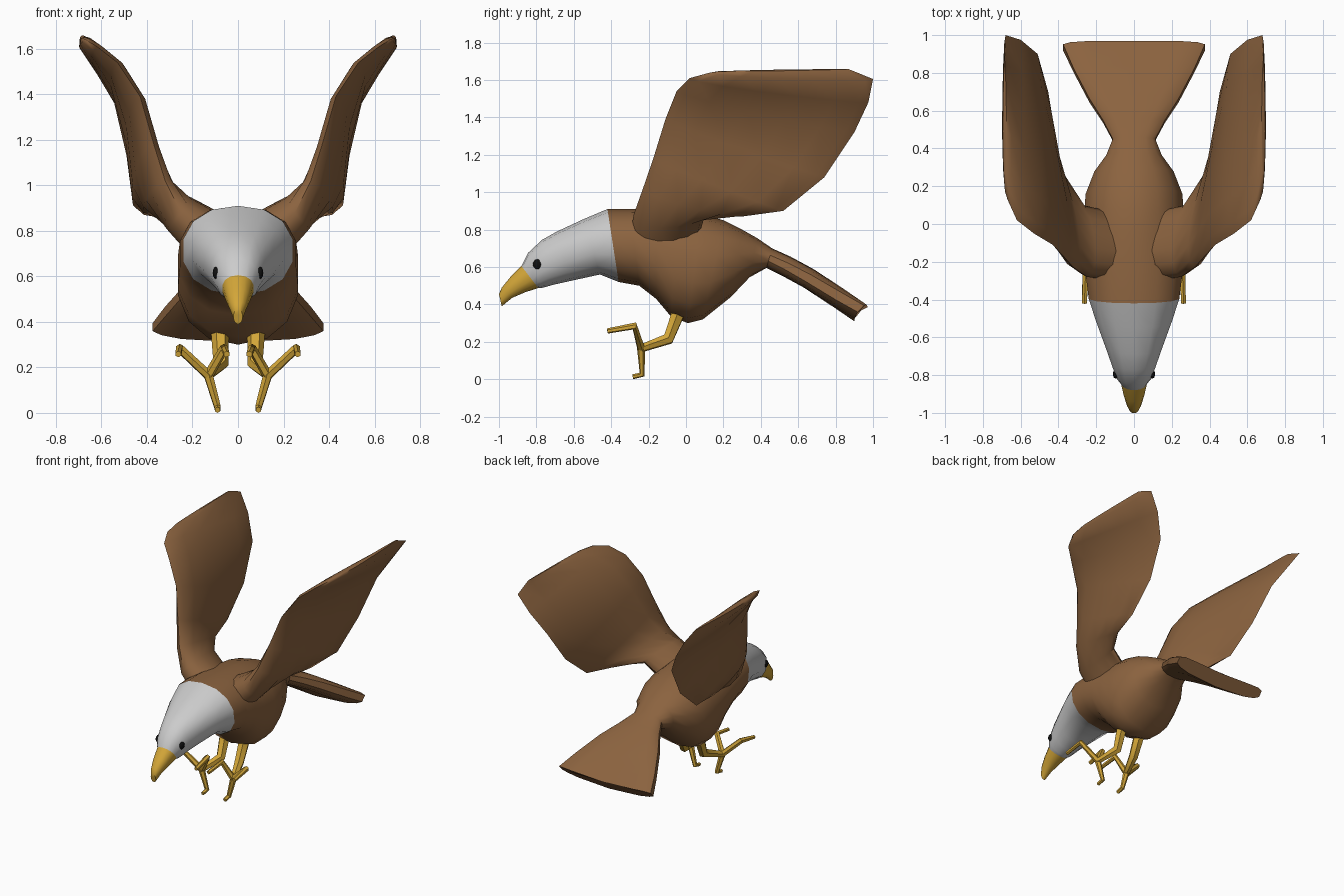
import bpy, bmesh, math
from mathutils import Vector

if "Cube" in bpy.data.objects:
    bpy.data.objects.remove(bpy.data.objects["Cube"])


def material(name, rgb):
    m = bpy.data.materials.new(name)
    m.diffuse_color = (*rgb, 1)
    m.use_nodes = True
    m.node_tree.nodes["Principled BSDF"].inputs["Base Color"].default_value = m.diffuse_color
    return m


BROWN = material("brown_feathers", (0.26, 0.125, 0.05))
YELLOW = material("yellow_horn", (0.65, 0.38, 0.04))
BLACK = material("black", (0.005, 0.005, 0.005))


def finish(ob, mat, angle=40, mirror=False):
    if mat:
        ob.data.materials.append(mat)
    bpy.ops.object.select_all(action='DESELECT')
    ob.select_set(True)
    bpy.context.view_layer.objects.active = ob
    if mirror:
        ob.modifiers.new("mirror", 'MIRROR').use_mirror_merge = False
    bpy.ops.object.shade_smooth_by_angle(angle=math.radians(angle))


def loft(name, rings, mat, angle=40, mirror=False):
    """Skin a list of equal-length closed rings and cap both ends."""
    bm = bmesh.new()
    vs = [[bm.verts.new(p) for p in r] for r in rings]
    n = len(vs[0])
    for a, b in zip(vs, vs[1:]):
        for i in range(n):
            j = (i + 1) % n
            bm.faces.new((a[i], a[j], b[j], b[i]))
    bm.faces.new(vs[0])
    bm.faces.new(vs[-1])
    bmesh.ops.recalc_face_normals(bm, faces=bm.faces)
    me = bpy.data.meshes.new(name)
    bm.to_mesh(me)
    bm.free()
    ob = bpy.data.objects.new(name, me)
    bpy.context.collection.objects.link(ob)
    finish(ob, mat, angle, mirror)
    return ob


def power(v, e):
    return math.copysign(abs(v) ** e, v)


def ring(yt, zt, yb, zb, w, e=0.9, bow=0.0, n=14):
    """Oval section between a top and a bottom point, e < 1 makes it boxier."""
    pts = []
    for k in range(n):
        t = 2 * math.pi * k / n
        s, c = power(math.sin(t), e), power(math.cos(t), e)
        f = (1 - c) / 2
        pts.append(Vector((w * s, yt + (yb - yt) * f,
                           zt + (zb - zt) * f + bow * s * s)))
    return pts


# Body running into the fanned tail
neck = (-.42, .91, -.36, .52, .245)
body = [neck,
        (-.30, .91, -.25, .50, .26),
        (-.16, .905, -.16, .43, .265),
        (-.04, .90, -.08, .335, .27),
        (.08, .885, .01, .30, .27),
        (.20, .85, .09, .32, .262),
        (.30, .80, .24, .44, .215),
        (.38, .755, .34, .545, .15),
        (.46, .70, .43, .595, .115, .8),
        (.56, .655, .52, .55, .165, .7),
        (.68, .59, .63, .49, .24, .6),
        (.84, .485, .79, .385, .325, .55, .01),
        (.97, .385, .90, .31, .38, .5, .03)]
loft("body_and_tail", [ring(*r) for r in body], BROWN)

# Pale head and hooked beak
beak_root = (-.88, .605, -.79, .488, .07)
head = [neck,
        (-.55, .855, -.46, .56, .205),
        (-.69, .79, -.62, .525, .15),
        (-.77, .745, -.71, .505, .12),
        (-.845, .675, -.77, .488, .095),
        beak_root]
loft("head", [ring(*r) for r in head], None)
beak = [beak_root,
        (-.94, .545, -.86, .465, .055),
        (-.985, .49, -.93, .435, .037),
        (-1.0, .455, -.985, .39, .02)]
loft("beak", [ring(*r) for r in beak], YELLOW)

# Raised wings: leading point, trailing point, half thickness
wing = [((.10, -.30, .76), (.10, .06, .74), .12),
        ((.25, -.28, .88), (.27, .10, .87), .085),
        ((.32, -.23, 1.02), (.40, .30, .87), .06),
        ((.37, -.175, 1.18), (.45, .52, .90), .05),
        ((.43, -.11, 1.39), (.47, .74, 1.08), .045),
        ((.53, -.05, 1.54), (.51, .90, 1.32), .04),
        ((.62, .02, 1.61), (.60, .975, 1.48), .035),
        ((.67, .13, 1.64), (.68, 1.0, 1.605), .028),
        ((.685, .25, 1.648), (.685, .87, 1.658), .01)]
mids = [(Vector(a) + Vector(b)) / 2 for a, b, _ in wing]
sections = []
for i, (a, b, th) in enumerate(wing):
    half = (Vector(b) - Vector(a)) / 2
    span = mids[min(i + 1, len(mids) - 1)] - mids[max(i - 1, 0)]
    normal = half.cross(span).normalized()
    sec = []
    for k in range(14):
        t = 2 * math.pi * k / 14
        c = math.cos(t)
        thick = th * math.sin(t) * (1 - 0.3 * c)   # fuller at the leading edge
        sec.append(mids[i] + half * c + normal * thick)
    sections.append(sec)
loft("wings", sections, BROWN, 50, True)

# Eyes
for s in (-1, 1):
    bpy.ops.mesh.primitive_uv_sphere_add(segments=10, ring_count=6, radius=1,
                                         location=(.097 * s, -.795, .615))
    eye = bpy.context.object
    eye.name = "eye_right" if s > 0 else "eye_left"
    eye.scale = (.015, .024, .027)
    finish(eye, BLACK, 60)


def limb(name, pts, radii):
    """Faceted tapering tube along a path."""
    cu = bpy.data.curves.new(name, 'CURVE')
    cu.dimensions = '3D'
    cu.bevel_depth = 1
    cu.bevel_resolution = 1
    cu.use_fill_caps = True
    sp = cu.splines.new('POLY')
    sp.points.add(len(pts) - 1)
    for p, co, r in zip(sp.points, pts, radii):
        p.co = (*co, 1)
        p.radius = r
    ob = bpy.data.objects.new(name, cu)
    bpy.context.collection.objects.link(ob)
    bpy.ops.object.select_all(action='DESELECT')
    ob.select_set(True)
    bpy.context.view_layer.objects.active = ob
    bpy.ops.object.convert(target='MESH')
    finish(bpy.context.object, YELLOW, 50)


# Legs with two raised front toes and one hanging rear toe
for s, side in ((-1, "left"), (1, "right")):
    ankle = (.13 * s, -.24, .165)
    limb("leg_" + side, [(.08 * s, -.035, .37), (.075 * s, -.095, .215), ankle],
         [.04, .034, .022])
    limb("outer_toe_" + side,
         [ankle, (.258 * s, -.275, .285), (.262 * s, -.42, .258)], [.022, .02, .014])
    limb("inner_toe_" + side,
         [ankle, (.06 * s, -.275, .285), (.05 * s, -.42, .258)], [.022, .02, .014])
    limb("rear_toe_" + side,
         [ankle, (.09 * s, -.235, .025), (.09 * s, -.285, .013)], [.022, .016, .013])
